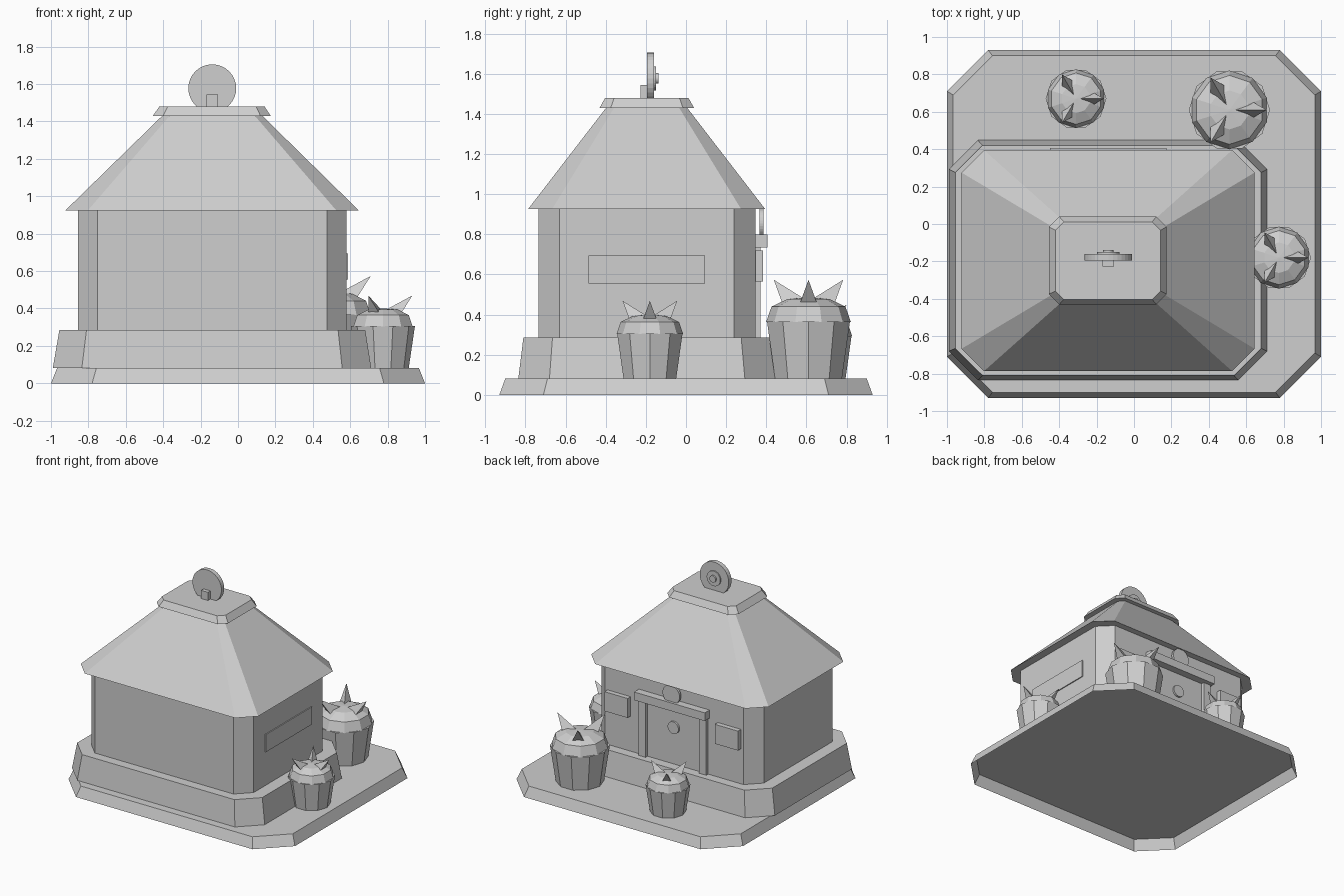
import bpy, bmesh, math
from mathutils import Vector, Matrix

cube = bpy.data.objects.get("Cube")
if cube:
    bpy.data.objects.remove(cube, do_unlink=True)

stone = bpy.data.materials.new("mid_grey")
stone.use_nodes = True
stone.diffuse_color = (0.62, 0.62, 0.62, 1)
stone.node_tree.nodes["Principled BSDF"].inputs["Base Color"].default_value = (0.62, 0.62, 0.62, 1)

CX = -0.1375   # centre line of the house
BACK = 0.345   # rear wall plane
SLAB = 0.082   # top of the ground slab


def finish(name, bm):
    mesh = bpy.data.meshes.new(name)
    bm.to_mesh(mesh)
    bm.free()
    mesh.materials.append(stone)
    obj = bpy.data.objects.new(name, mesh)
    bpy.context.collection.objects.link(obj)
    return obj


def loft(bm, rings, floor=False):
    """Skin counter-clockwise point rings upwards, cap the top, and the floor if asked."""
    rows = [[bm.verts.new(p) for p in ring] for ring in rings]
    n = len(rows[0])
    for a, b in zip(rows, rows[1:]):
        for i in range(n):
            j = (i + 1) % n
            bm.faces.new((a[i], a[j], b[j], b[i]))
    bm.faces.new(rows[-1])
    if floor:
        bm.faces.new(rows[0][::-1])


def octagon(x0, x1, y0, y1, c, z):
    """Rectangle with cut corners."""
    return [(x0 + c, y0, z), (x1 - c, y0, z), (x1, y0 + c, z), (x1, y1 - c, z),
            (x1 - c, y1, z), (x0 + c, y1, z), (x0, y1 - c, z), (x0, y0 + c, z)]


def tier(name, bottom, top, floor=False):
    bm = bmesh.new()
    loft(bm, [octagon(*bottom), octagon(*top)], floor)
    return finish(name, bm)


def box(name, x0, x1, y0, y1, z0, z1):
    bm = bmesh.new()
    size = Matrix.Diagonal((x1 - x0, y1 - y0, z1 - z0, 1))
    centre = Matrix.Translation(((x0 + x1) / 2, (y0 + y1) / 2, (z0 + z1) / 2))
    bmesh.ops.create_cube(bm, size=1, matrix=centre @ size)
    return finish(name, bm)


def disc(name, r, y0, y1, z):
    """Round plate on the centre line, facing the rear."""
    bm = bmesh.new()
    place = Matrix.Translation((CX, (y0 + y1) / 2, z)) @ Matrix.Rotation(math.pi / 2, 4, 'X')
    bmesh.ops.create_cone(bm, cap_ends=True, segments=32, radius1=r, radius2=r,
                          depth=y1 - y0, matrix=place)
    return finish(name, bm)


# House body, from the ground up; the slab is a hollow shell, open below
tier("ground_slab", (-1, 1, -0.93, 0.93, 0.22, 0), (-0.967, 0.967, -0.9, 0.9, 0.21, SLAB))
tier("plinth", (-0.99, 0.712, -0.835, 0.448, 0.155, SLAB), (-0.955, 0.68, -0.81, 0.42, 0.145, 0.285))
tier("walls", (-0.855, 0.58, -0.735, BACK, 0.105, 0.285), (-0.855, 0.58, -0.735, BACK, 0.105, 0.925))
tier("roof", (-0.922, 0.645, -0.787, 0.395, 0.12, 0.925), (-0.405, 0.13, -0.398, 0.006, 0.04, 1.43), True)
tier("roof_cap", (-0.455, 0.175, -0.43, 0.04, 0.055, 1.43), (-0.42, 0.142, -0.403, 0.012, 0.045, 1.48), True)

# Roof emblem
disc("roof_disc", 0.128, -0.195, -0.16, 1.577)
disc("roof_disc_ring", 0.06, -0.165, -0.15, 1.577)
disc("roof_disc_boss", 0.027, -0.155, -0.138, 1.577)
box("roof_disc_brace", CX - 0.03, CX + 0.03, -0.226, -0.19, 1.475, 1.545)

# Side panel and rear doorway
box("side_panel", 0.575, 0.588, -0.485, 0.095, 0.555, 0.695)
box("door_lintel", CX - 0.312, CX + 0.312, BACK - 0.005, 0.405, 0.735, 0.8)
disc("door_medallion", 0.075, 0.365, 0.385, 0.855)
disc("door_knob", 0.048, BACK - 0.005, 0.36, 0.58)
for side, word in ((1, "left"), (-1, "right")):
    for part, a, b, depth, z0, z1 in (("door_post", 0.235, 0.3, 0.37, 0.285, 0.735),
                                      ("rear_plate", 0.385, 0.59, 0.383, 0.565, 0.72)):
        xs = sorted((CX + side * a, CX + side * b))
        box(f"{part}_{word}", xs[0], xs[1], BACK - 0.005, depth, z0, z1)


# Spiky plants in faceted pots
def ring(base, s, r, z, turn=0, sides=10):
    angles = [turn + i * math.tau / sides for i in range(sides)]
    return [base + s * Vector((r * math.cos(a), r * math.sin(a), z)) for a in angles]


def plant(name, x, y, s):
    base = Vector((x, y, SLAB))
    bm = bmesh.new()
    loft(bm, [ring(base, s, 0.138, 0), ring(base, s, 0.171, 0.224)])
    finish(name + "_pot", bm)

    # Domed top, turned half a side against the pot
    bm = bmesh.new()
    dome = ((0.166, 0.222), (0.145, 0.282), (0.082, 0.312), (0.005, 0.318))
    loft(bm, [ring(base, s, r, z, math.pi / 10) for r, z in dome])
    finish(name + "_dome", bm)

    # Three-sided spikes leaning outwards, flat side out
    bm = bmesh.new()
    up = Vector((0, 0, 1))
    for k in range(3):
        out = Vector((math.cos(k * math.tau / 3), math.sin(k * math.tau / 3), 0))
        across = up.cross(out)
        foot = out * 0.058 + up * 0.278
        tip = out * 0.157 + up * 0.387
        inward = (tip - foot).cross(across).normalized() * 0.052
        if inward.dot(out) > 0:
            inward.negate()
        corners = [foot + inward, foot - inward / 2 - across * 0.046, foot - inward / 2 + across * 0.046]
        loose = [bm.verts.new(base + s * p) for p in corners + [tip]]
        bmesh.ops.convex_hull(bm, input=loose)
    bmesh.ops.recalc_face_normals(bm, faces=bm.faces)
    finish(name + "_spikes", bm)


plant("plant_large", 0.51, 0.61, 1.27)
plant("plant_rear", -0.31, 0.67, 0.95)
plant("plant_side", 0.775, -0.18, 1.0)
